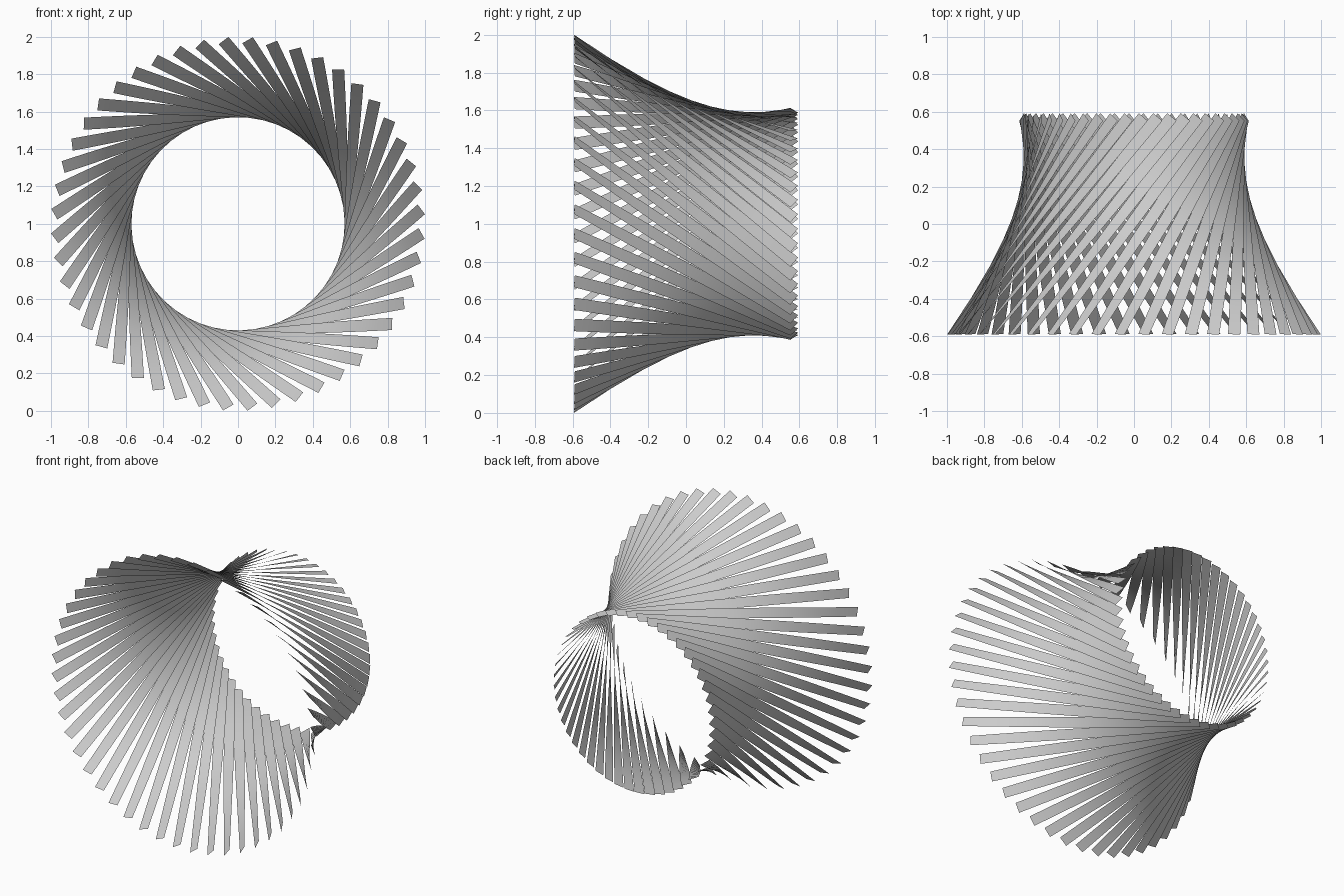
import bpy
from math import radians, cos, sin, pi
from mathutils import Vector

if "Cube" in bpy.data.objects:
    bpy.data.objects.remove(bpy.data.objects["Cube"])

COUNT = 48       # slats around the ring
WIDTH = 0.065    # slat width
STEPS = 12       # segments along each twisted slat


def polar(radius, degrees, y):
    a = radians(degrees)
    return Vector((radius * cos(a), y, radius * sin(a)))


# end centres of one slat: wide front ring, narrow back ring
front = polar(0.983, 57.0, -0.59)
back = polar(0.601, -12.2, 0.572)
along = (back - front).normalized()

# width direction across the slat, rolled by an angle about its length
flat = Vector((-along.z, 0, along.x)).normalized()
upright = along.cross(flat)


def half_width(roll):
    a = radians(roll)
    return (flat * cos(a) + upright * sin(a)) * WIDTH / 2


# constant-width strip, flat to the front plane and rolling over towards the back
front_side, back_side = half_width(5), half_width(80)
verts, faces = [], []
for i in range(STEPS + 1):
    t = i / STEPS
    centre = front.lerp(back, t)
    side = front_side.lerp(back_side, t).normalized() * WIDTH / 2
    verts += [centre - side, centre + side]
for i in range(STEPS):
    k = 2 * i
    faces.append((k, k + 1, k + 3, k + 2))

mesh = bpy.data.meshes.new("slat")
mesh.from_pydata(verts, [], faces)
mesh.shade_smooth()

# ring of slats around the y axis
for n in range(COUNT):
    slat = bpy.data.objects.new(f"slat_{n + 1:02d}", mesh)
    slat.location = (0, 0, 1)
    slat.rotation_euler = (0, 2 * pi * n / COUNT, 0)
    bpy.context.collection.objects.link(slat)
